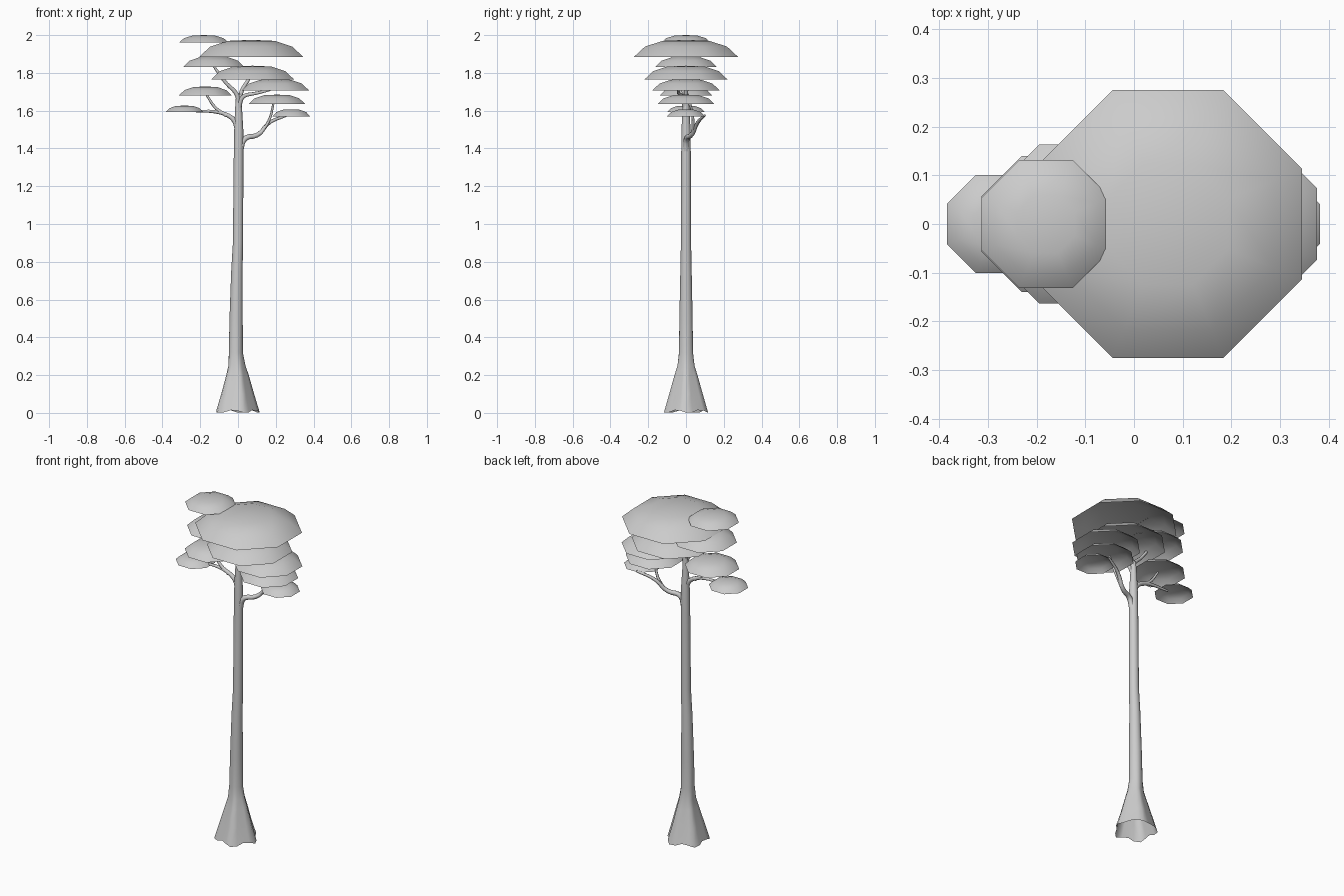
import bpy, bmesh, math
from mathutils import Vector

if "Cube" in bpy.data.objects:
    bpy.data.objects.remove(bpy.data.objects["Cube"])


def finish(name, bm, angle=50):
    me = bpy.data.meshes.new(name)
    bm.to_mesh(me)
    bm.free()
    ob = bpy.data.objects.new(name, me)
    bpy.context.collection.objects.link(ob)
    bpy.ops.object.select_all(action='DESELECT')
    ob.select_set(True)
    bpy.context.view_layer.objects.active = ob
    bpy.ops.object.shade_smooth_by_angle(angle=math.radians(angle))
    return ob


def bridge(bm, a, b):
    n = len(a)
    for i in range(n):
        bm.faces.new((a[i], a[(i + 1) % n], b[(i + 1) % n], b[i]))


def canopy(name, x, apothem, z0, z1):
    """Octagonal leaf dome, an open shell."""
    bm = bmesh.new()
    rings = []
    for s, h in ((1, 0), (0.79, 0.6), (0.45, 0.94)):
        r = apothem * s / math.cos(math.pi / 8)
        rings.append([bm.verts.new((x + r * math.cos((i + .5) * math.pi / 4),
                                    r * math.sin((i + .5) * math.pi / 4),
                                    z0 + (z1 - z0) * h)) for i in range(8)])
    bridge(bm, rings[0], rings[1])
    bridge(bm, rings[1], rings[2])
    top = bm.verts.new((x, 0, z1))
    for i in range(8):
        bm.faces.new((rings[2][i], rings[2][(i + 1) % 8], top))
    finish(name, bm)


def branch(name, pts, r0, r1, sides=7):
    """Tapered tube along a smoothed path."""
    pts = [Vector(p) for p in pts]
    for _ in range(2):  # corner cutting
        new = [pts[0]]
        for a, b in zip(pts, pts[1:]):
            new += [a.lerp(b, .25), a.lerp(b, .75)]
        pts = new + [pts[-1]]
    bm = bmesh.new()
    prev = None
    for k, p in enumerate(pts):
        d = (pts[min(k + 1, len(pts) - 1)] - pts[max(k - 1, 0)]).normalized()
        u = d.cross(Vector((0, 1, 0))).normalized()
        v = d.cross(u)
        r = r0 + (r1 - r0) * k / (len(pts) - 1)
        ring = [bm.verts.new(p + r * (u * math.cos(t) + v * math.sin(t)))
                for t in (2 * math.pi * i / sides for i in range(sides))]
        if prev:
            bridge(bm, prev, ring)
        prev = ring
    bm.faces.new(prev)
    bmesh.ops.recalc_face_normals(bm, faces=bm.faces)
    finish(name, bm, 60)


# trunk with five root lobes, open at the bottom: z, centre x, radius, lobe strength
bm = bmesh.new()
prev = None
for z, cx, r, lobe in ((0.008, -.008, .112, .10), (.10, -.008, .085, .10),
                       (.20, -.007, .058, .10), (.25, -.008, .045, .06),
                       (.32, -.012, .037, .02), (.50, -.010, .035, 0),
                       (.75, -.006, .030, 0), (.9, 0, .027, 0),
                       (1.35, .003, .0255, 0), (1.5, .004, .024, 0),
                       (1.6, .003, .019, 0), (1.69, .003, .013, 0)):
    ring = []
    for i in range(20):
        t = math.tau * i / 20
        q = r * (1 + lobe * math.cos(5 * t))
        dz = .008 * math.cos(5 * t + 2.5) if z < .05 else 0
        ring.append(bm.verts.new((cx + q * math.cos(t), q * math.sin(t), z + dz)))
    if prev:
        bridge(bm, prev, ring)
    prev = ring
bm.faces.new(prev)
finish("trunk", bm, 60)

# leaf canopies: name, centre x, apothem, bottom z, top z
for c in (("canopy_top_left", -.181, .132, 1.96, 2.0),
          ("canopy_main", .07, .275, 1.885, 1.975),
          ("canopy_upper_left", -.128, .163, 1.83, 1.887),
          ("canopy_centre", .077, .22, 1.765, 1.838),
          ("canopy_upper_right", .198, .178, 1.707, 1.767),
          ("canopy_mid_left", -.173, .14, 1.68, 1.728),
          ("canopy_mid_right", .206, .15, 1.635, 1.685),
          ("canopy_low_right", .282, .1, 1.57, 1.607),
          ("canopy_low_left", -.283, .101, 1.592, 1.627)):
    canopy(*c)

# branches
branch("branch_low_right", [(.01, 0, 1.38), (.03, .0, 1.46), (.11, .03, 1.465),
                            (.16, .06, 1.54), (.26, .1, 1.575)], .019, .006)
branch("branch_mid_right", [(.12, .035, 1.48), (.17, .04, 1.55), (.19, .02, 1.65)], .01, .005)
branch("branch_low_left", [(.0, 0, 1.5), (-.02, 0, 1.56), (-.1, 0, 1.597), (-.24, 0, 1.598)], .018, .005)
branch("branch_mid_left", [(-.06, 0, 1.575), (-.12, 0, 1.61), (-.17, 0, 1.69)], .012, .005)
branch("branch_upper_left", [(.003, 0, 1.62), (0, -.01, 1.69), (-.07, -.02, 1.75),
                             (-.13, -.02, 1.84)], .015, .006)
branch("branch_upper_right", [(.003, 0, 1.6), (.02, -.02, 1.68), (.09, -.04, 1.69),
                              (.17, -.04, 1.71)], .014, .006)
branch("branch_centre", [(.003, 0, 1.64), (.02, 0, 1.71), (.06, .01, 1.77),
                         (.07, .01, 1.79)], .014, .006)
